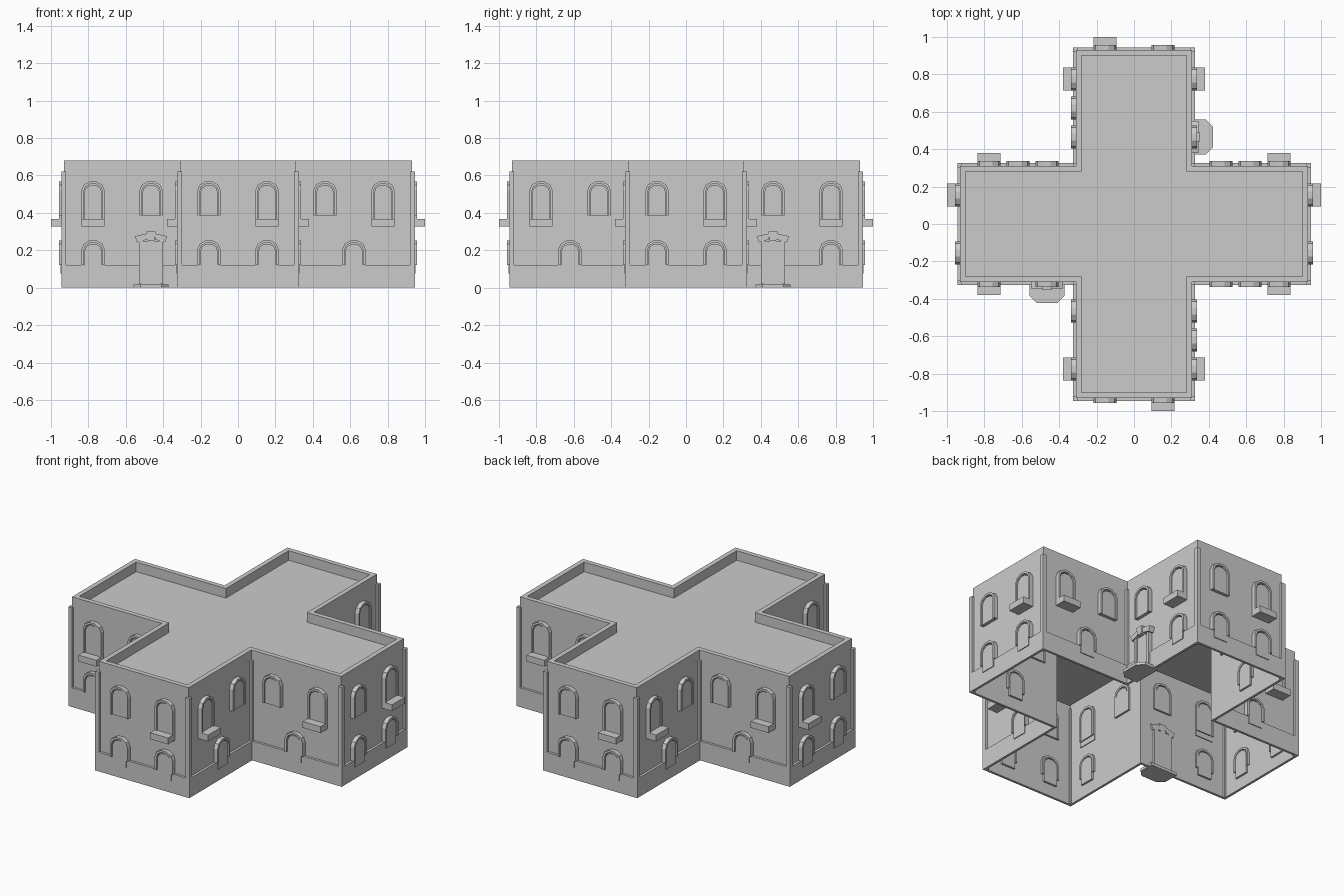
import bpy, bmesh, math
from mathutils import Matrix

if "Cube" in bpy.data.objects:
    bpy.data.objects.remove(bpy.data.objects["Cube"])

LONG, HALF, OUT = 0.93, 0.31, 0.015   # arm reach, arm half width, plinth projection


def finish(name, bm, normals=True):
    if normals:
        bmesh.ops.recalc_face_normals(bm, faces=bm.faces)
    me = bpy.data.meshes.new(name)
    bm.to_mesh(me)
    bm.free()
    ob = bpy.data.objects.new(name, me)
    bpy.context.collection.objects.link(ob)
    return ob


def cross(l, w):
    """Plus-shaped outline."""
    quarter = [(w, -l), (w, -w), (l, -w)]
    pts = []
    for i in range(4):
        c, s = ((1, 0), (0, 1), (-1, 0), (0, -1))[i]
        pts += [(x * c - y * s, x * s + y * c) for x, y in quarter]
    return pts


def cross_shell(name, steps, cap=False):
    """Skin a stack of plus outlines given as (offset, z)."""
    bm = bmesh.new()
    rings = [[bm.verts.new((x, y, z)) for x, y in cross(LONG + o, HALF + o)] for o, z in steps]
    for a, b in zip(rings, rings[1:]):
        for i in range(12):
            j = (i + 1) % 12
            bm.faces.new((a[i], a[j], b[j], b[i]))
    if cap:
        bm.faces.new(rings[-1])
    return finish(name, bm, False)


def prism(bm, pts, n0, n1, shrink=0.0):
    """Extrude a (u, z) profile outward from n0 to n1 in wall space."""
    a = [bm.verts.new((u, -n0, z)) for u, z in pts]
    b = [bm.verts.new((u * (1 - shrink), -n1, z)) for u, z in pts]
    k = len(pts)
    bm.faces.new(a)
    bm.faces.new(b[::-1])
    for i in range(k):
        bm.faces.new((a[i], b[i], b[(i + 1) % k], a[(i + 1) % k]))


def rect(u0, u1, z0, z1):
    return [(u0, z0), (u1, z0), (u1, z1), (u0, z1)]


def arch(r, bottom, spring, rise, segs=5):
    """Arched outline, open at the bottom, left to right."""
    top = [(-r * math.cos(math.pi * i / segs), spring + rise * math.sin(math.pi * i / segs))
           for i in range(segs + 1)]
    return [(-r, bottom)] + top + [(r, bottom)]


def place(name, bm, angle, d, u):
    bm.transform(Matrix.Rotation(math.radians(angle), 4, 'Z') @ Matrix.Translation((u, -d, 0)))
    finish(name, bm)


def window(angle, d, u, kind):
    bm = bmesh.new()
    bottom, frame, spring = {'lower': (0.075, 0.12, 0.205),
                             'upper': (0.385, 0.385, 0.52),
                             'balcony': (0.36, 0.36, 0.52)}[kind]
    # pane block and arched surround
    prism(bm, arch(0.047, bottom, spring - 0.01, 0.04), -0.012, 0.02)
    prism(bm, arch(0.062, frame, spring, 0.05) + arch(0.050, frame, spring - 0.005, 0.042)[::-1],
          -0.012, 0.026)
    if kind == 'balcony':
        prism(bm, rect(-0.062, 0.062, 0.328, 0.368), -0.005, 0.07)
    place(kind + "_window", bm, angle, d, u)


def door(angle, d, u):
    bm = bmesh.new()
    # door leaf and posts
    prism(bm, rect(-0.05, 0.05, 0.0, 0.25), -0.012, 0.018)
    for s in (-1, 1):
        prism(bm, rect(s * 0.055 - 0.01, s * 0.055 + 0.01, 0.02, 0.25), -0.012, 0.026)
        # sloping lintel halves
        prism(bm, [(s * 0.075, 0.242), (s * 0.086, 0.275), (s * 0.02, 0.29), (s * 0.02, 0.258)],
              -0.012, 0.034)
    # keystone
    prism(bm, [(-0.017, 0.25), (0.017, 0.25), (0.024, 0.3), (-0.024, 0.3)], -0.012, 0.042)
    place("door", bm, angle, d, u)
    # chamfered doorstep
    bm = bmesh.new()
    pts = [(-0.093, 0.02), (-0.093, -0.075), (-0.055, -0.112),
           (0.055, -0.112), (0.093, -0.075), (0.093, 0.02)]
    f = bm.faces.new([bm.verts.new((x, y, 0)) for x, y in pts])
    ext = bmesh.ops.extrude_face_region(bm, geom=[f])['geom']
    bmesh.ops.translate(bm, vec=(0, 0, 0.018), verts=[v for v in ext if isinstance(v, bmesh.types.BMVert)])
    place("doorstep", bm, angle, d, u)


# walls with parapet and sunken roof, then plinth band
cross_shell("walls_and_roof", [(0, 0), (0, 0.68), (-0.03, 0.68), (-0.03, 0.62)], cap=True)
cross_shell("plinth", [(0, 0), (OUT, 0), (OUT, 0.12), (0, 0.12)])

# corner posts
bm = bmesh.new()
for i, (x, y) in enumerate(cross(LONG, HALF)):
    inner = i % 3 == 1
    size, shift = (0.015, 0.0075) if inner else (0.026, 0.002)
    sx, sy = math.copysign(1, x), math.copysign(1, y)
    m = Matrix.Translation((x + sx * shift, y + sy * shift, 0.31)) @ Matrix.Diagonal((size, size, 0.62, 1))
    bmesh.ops.create_cube(bm, size=1, matrix=m)
finish("corner_posts", bm)

# openings on each compass side: south, east, north, west
lower_side = {0: (-0.775, 0.62), 90: (-0.62, 0.775), 180: (-0.62, 0.62), 270: (-0.62, 0.775)}
for angle, lows in lower_side.items():
    m = -1 if angle == 270 else 1
    # arm end wall
    window(angle, LONG, -0.155 * m, 'upper')
    window(angle, LONG, 0.155 * m, 'balcony')
    for s in (-1, 1):
        window(angle, LONG, s * 0.155, 'lower')
        # flanking arm walls
        window(angle, HALF, s * 0.465, 'upper')
        window(angle, HALF, s * 0.775, 'balcony')
    for u in lows:
        window(angle, HALF, u, 'lower')
door(0, HALF, -0.465)
door(90, HALF, 0.465)
